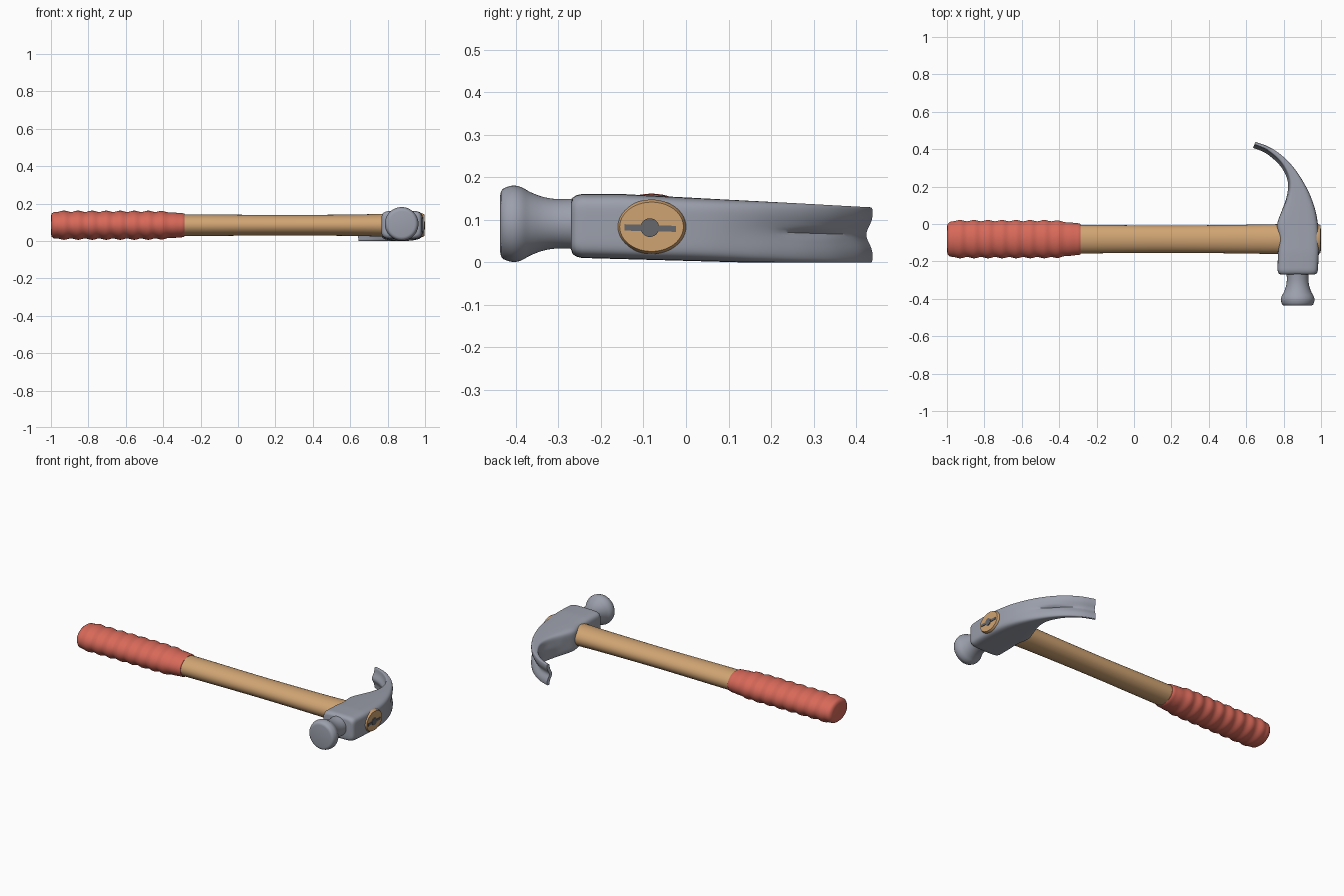
import bpy, bmesh, math
from mathutils import Vector

if "Cube" in bpy.data.objects:
    bpy.data.objects.remove(bpy.data.objects["Cube"])


def material(name, rgb):
    m = bpy.data.materials.new(name)
    m.diffuse_color = (*rgb, 1)
    m.use_nodes = True
    m.node_tree.nodes["Principled BSDF"].inputs["Base Color"].default_value = m.diffuse_color
    return m


RED = material("red_rubber", (0.68, 0.14, 0.10))
WOOD = material("light_wood", (0.63, 0.37, 0.17))
STEEL = material("grey_steel", (0.33, 0.35, 0.41))
DARK = material("dark_wedge_metal", (0.13, 0.135, 0.15))


def loft(name, rings, mat, angle=40):
    """Skin equal-length closed rings of points and cap both ends."""
    bm = bmesh.new()
    rows = [[bm.verts.new(p) for p in r] for r in rings]
    n = len(rows[0])
    for a, b in zip(rows, rows[1:]):
        for i in range(n):
            bm.faces.new((a[i], a[(i + 1) % n], b[(i + 1) % n], b[i]))
    bm.faces.new(rows[0])
    bm.faces.new(rows[-1])
    bmesh.ops.recalc_face_normals(bm, faces=bm.faces)
    me = bpy.data.meshes.new(name)
    bm.to_mesh(me)
    bm.free()
    me.materials.append(mat)
    me.polygons.foreach_set("use_smooth", [True] * len(me.polygons))
    me.set_sharp_from_angle(angle=math.radians(angle))
    ob = bpy.data.objects.new(name, me)
    bpy.context.collection.objects.link(ob)
    return ob


def smooth(pts, steps):
    """Catmull-Rom curve through tuples of any length."""
    out = []
    for k in range(len(pts) - 1):
        p0, p1 = pts[max(k - 1, 0)], pts[k]
        p2, p3 = pts[k + 1], pts[min(k + 2, len(pts) - 1)]
        for s in range(steps):
            t = s / steps
            out.append(tuple(
                0.5 * (2 * b + (c - a) * t + (2 * a - 5 * b + 4 * c - d) * t * t
                       + (3 * b - a - 3 * c + d) * t ** 3)
                for a, b, c, d in zip(p0, p1, p2, p3)))
    out.append(pts[-1])
    return out


def oval_x(x, ry, rz, cy=-0.081, cz=0.084, n=48):
    return [(x, cy + ry * math.cos(2 * math.pi * i / n), cz + rz * math.sin(2 * math.pi * i / n))
            for i in range(n)]


# Wooden handle, running through the head, with a chamfered end
wood = smooth([(-0.6, 0.074, 0.056), (-0.28, 0.076, 0.058), (0.2, 0.073, 0.055),
               (0.6, 0.077, 0.057), (0.78, 0.080, 0.061), (0.985, 0.081, 0.064)], 6)
wood.append((0.996, 0.075, 0.058))
loft("wooden_handle", [oval_x(*s) for s in wood], WOOD, 30)

# Rubber grip with shallow rings
grip = [(-1.0, 0.066, 0.048), (-0.996, 0.082, 0.062), (-0.986, 0.092, 0.070)]
for i in range(101):
    x = -0.97 + 0.67 * i / 100
    t = min(max((x + 0.44) / 0.15, 0), 1)
    t = t * t * (3 - 2 * t)
    ripple = 0.0035 * math.cos(2 * math.pi * (x + 0.93) / 0.075) * (1 - t)
    grip.append((x, 0.099 - 0.014 * t + ripple, 0.0745 - 0.010 * t + ripple))
grip += [(-0.290, 0.083, 0.063), (-0.285, 0.079, 0.060)]
loft("rubber_grip", [oval_x(*s) for s in grip], RED, 50)

# Steel wedge showing in the handle end: round pin and cross bar
loft("wedge_pin", [oval_x(x, 0.022, 0.022, -0.085, 0.082, 24) for x in (0.985, 1.0)], DARK)
loft("wedge_bar", [[(x, -0.145, 0.075), (x, -0.023, 0.072), (x, -0.023, 0.086), (x, -0.145, 0.090)]
                   for x in (0.985, 0.999)], DARK)

# Head body and claw: stations of outer (x, y), inner (x, y)
stations = [(0.983, -0.245, 0.767, -0.245), (0.988, -0.16, 0.770, -0.16),
            (0.988, -0.08, 0.775, -0.08), (0.983, 0.00, 0.765, -0.005),
            (0.968, 0.08, 0.786, 0.06), (0.938, 0.165, 0.815, 0.13),
            (0.898, 0.24, 0.831, 0.20), (0.855, 0.302, 0.822, 0.262),
            (0.800, 0.360, 0.783, 0.332), (0.725, 0.412, 0.715, 0.392),
            (0.650, 0.440, 0.643, 0.423)]
N = 32


def head_ring(xo, yo, xi, yi, inset=0.0):
    outer, inner = Vector((xo, yo)), Vector((xi, yi))
    mid, half = (outer + inner) / 2, (outer - inner) / 2
    thick = half.length
    nrm = half / thick
    y = mid.y
    zl = 0.011 - 0.011 * min(max((y + 0.26) / 0.4, 0), 1) + inset
    zh = 0.161 - 0.031 * min(max((y + 0.15) / 0.58, 0), 1) - inset
    # valley between the claws, and the sharp nail slit
    k = min(max((y - 0.08) / 0.3, 0), 1)
    slit = min(max((y - 0.19) / 0.08, 0), 1) * min(max((0.40 - y) / 0.1, 0), 1)
    pts = []
    for i in range(2 * N):
        w = math.cos(math.pi * i / N)
        side = 1 if i <= N else -1
        h = max(1 - abs(w) ** 6, 0) ** (1 / 5)
        valley = 0.017 * k * math.exp(-(w / 0.42) ** 2)
        off = side * h * (thick - inset) - valley
        if side > 0:
            off -= 0.012 * slit * math.exp(-(w / 0.09) ** 2)
        p = mid + nrm * off
        pts.append((p.x, p.y, (zl + zh) / 2 + w * (zh - zl) / 2))
    return pts


rings = [head_ring(0.983, y, 0.767, y, i)
         for y, i in ((-0.270, 0.018), (-0.267, 0.009), (-0.258, 0.003))]
rings += [head_ring(*s) for s in smooth(stations, 5)]
loft("hammer_head_and_claw", rings, STEEL, 45)

# Neck and striking face, turned about the y direction
profile = smooth([(-0.25, 0.060), (-0.30, 0.058), (-0.335, 0.063), (-0.365, 0.074),
                  (-0.387, 0.086), (-0.405, 0.090), (-0.420, 0.087)], 4)
profile += [(-0.430, 0.083), (-0.435, 0.077), (-0.437, 0.068)]
loft("striking_face", [[(0.875 + r * math.cos(2 * math.pi * i / 48), y,
                         0.091 + r * math.sin(2 * math.pi * i / 48)) for i in range(48)]
                       for y, r in profile], STEEL, 45)
